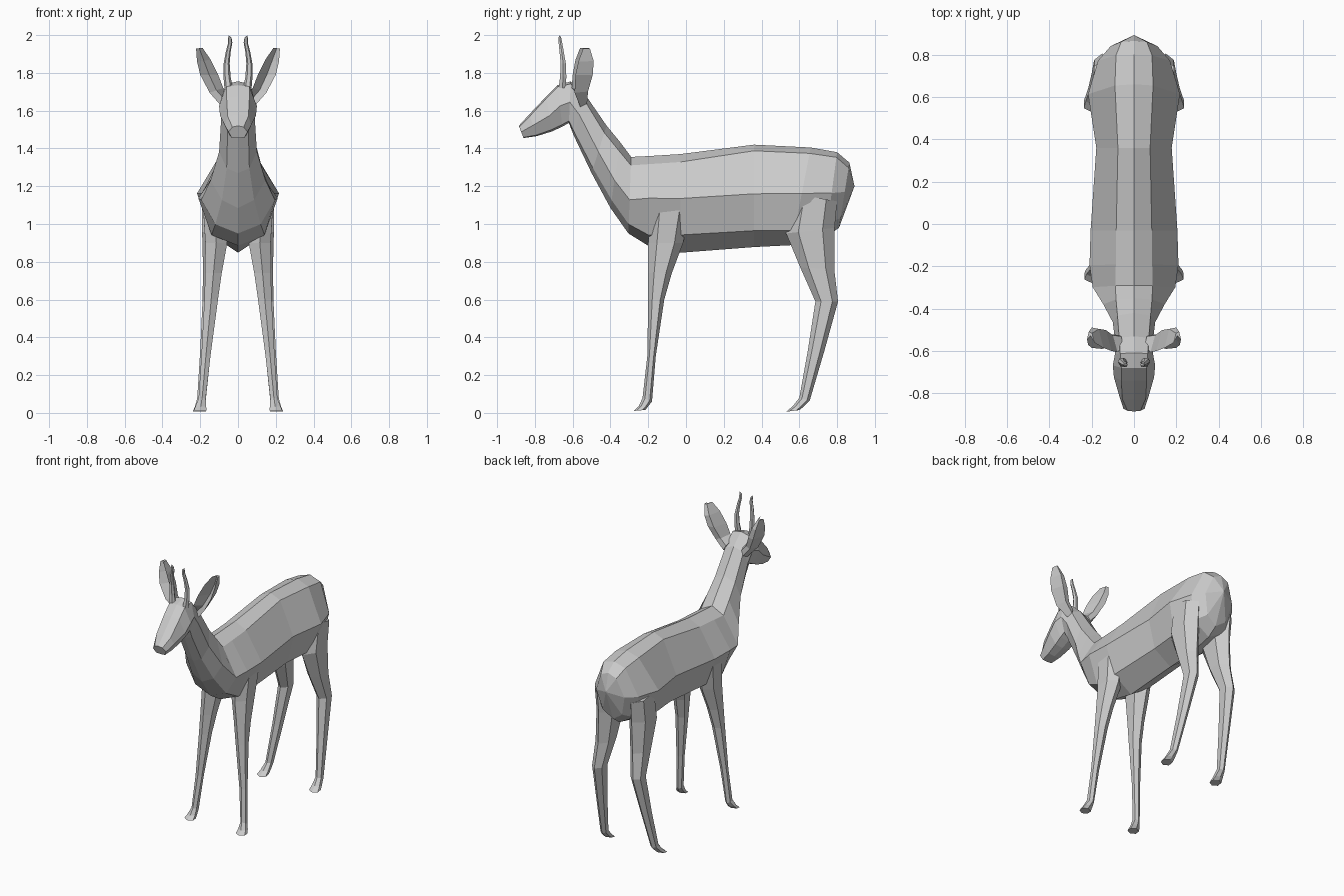
import bpy, bmesh, math
from mathutils import Vector

cube = bpy.data.objects.get("Cube")
if cube:
    bpy.data.objects.remove(cube, do_unlink=True)

coat = bpy.data.materials.new("pale_grey")
coat.use_nodes = True
GREY = (0.6, 0.6, 0.6, 1.0)
coat.diffuse_color = GREY
coat.node_tree.nodes["Principled BSDF"].inputs["Base Color"].default_value = GREY


def loft(name, rings, start=None, end=None):
    """Skin a list of point rings; each end closes flat or to a point."""
    bm = bmesh.new()
    loops = [[bm.verts.new(p) for p in ring] for ring in rings]
    n = len(loops[0])
    for a, b in zip(loops, loops[1:]):
        for i in range(n):
            j = (i + 1) % n
            bm.faces.new((a[i], a[j], b[j], b[i]))
    for loop, tip in ((loops[0], start), (loops[-1], end)):
        if tip:
            v = bm.verts.new(tip)
            for i in range(n):
                bm.faces.new((loop[i], loop[(i + 1) % n], v))
        else:
            bm.faces.new(loop)
    bmesh.ops.recalc_face_normals(bm, faces=bm.faces)
    mesh = bpy.data.meshes.new(name)
    bm.to_mesh(mesh)
    bm.free()
    mesh.materials.append(coat)
    obj = bpy.data.objects.new(name, mesh)
    bpy.context.collection.objects.link(obj)
    return obj


def pair(name, rings, **tips):
    """Left part and its mirrored right twin."""
    flip = lambda p: (-p[0], p[1], p[2])
    loft("left_" + name, rings, **tips)
    loft("right_" + name, [[flip(p) for p in r] for r in rings],
         **{k: flip(p) for k, p in tips.items()})


def trunk_ring(top, keel, ridge, side, low):
    """Eight-sided section: back line, ridge, flank, belly edge, keel."""
    a, b = Vector((0, *top)), Vector((0, *keel))
    half = [a.lerp(b, t) + Vector((w, 0, 0)) for w, t in (ridge, side, low)]
    other = [Vector((-p.x, p.y, p.z)) for p in reversed(half)]
    return [a, *half, b, *other]


# Body, neck and head: top (y, z), keel (y, z), then (half width, depth) pairs
trunk = [
    ((-.885, 1.52), (-.86, 1.455), (.03, .1), (.05, .5), (.035, .95)),
    ((-.83, 1.58), (-.79, 1.465), (.055, .08), (.07, .5), (.045, .95)),
    ((-.74, 1.675), (-.71, 1.49), (.06, .05), (.095, .55), (.055, .95)),
    ((-.68, 1.735), (-.655, 1.515), (.06, .04), (.1, .5), (.06, .95)),
    ((-.61, 1.755), (-.62, 1.535), (.065, .06), (.09, .5), (.06, .95)),
    ((-.53, 1.68), (-.595, 1.47), (.07, .12), (.088, .5), (.055, .93)),
    ((-.42, 1.52), (-.5, 1.27), (.078, .15), (.1, .55), (.06, .9)),
    ((-.35, 1.435), (-.4, 1.085), (.085, .13), (.145, .58), (.085, .88)),
    ((-.29, 1.355), (-.305, .95), (.088, .11), (.195, .56), (.12, .88)),
    ((-.19, 1.36), (-.2, .885), (.086, .09), (.21, .47), (.14, .88)),
    ((-.03, 1.37), (-.03, .848), (.084, .08), (.205, .45), (.14, .82)),
    ((.36, 1.42), (.36, .878), (.076, .06), (.178, .48), (.13, .84)),
    ((.66, 1.405), (.56, .888), (.09, .06), (.217, .47), (.15, .85)),
    ((.8, 1.38), (.74, .93), (.085, .06), (.17, .48), (.13, .84)),
    ((.865, 1.325), (.81, .98), (.06, .08), (.11, .45), (.075, .85)),
]
loft("body_neck_and_head", [trunk_ring(*s) for s in trunk], end=(0, .892, 1.2))


def leg_ring(front, back, x, w):
    """Six-sided section between a front and a back (y, z) point."""
    a, b = Vector((x, *front)), Vector((x, *back))
    pts = [a.lerp(b, .25), a.lerp(b, .75)]
    side = Vector((w, 0, 0))
    return [a, pts[0] + side, pts[1] + side, b, pts[1] - side, pts[0] - side]


front_leg = [
    ((-.19, 1.1), (.02, 1.08), .13, .055),
    ((-.2, .9), (-.015, .9), .115, .058),
    ((-.2, .74), (-.075, .74), .13, .044),
    ((-.2, .6), (-.115, .6), .142, .036),
    ((-.205, .3), (-.16, .3), .17, .024),
    ((-.23, .08), (-.18, .06), .19, .019),
    ((-.25, .035), (-.2, .035), .197, .028),
    ((-.278, .01), (-.215, .016), .2, .034),
]
hind_leg = [
    ((.57, 1.16), (.8, 1.12), .13, .06),
    ((.53, .95), (.787, .98), .128, .062),
    ((.605, .77), (.785, .76), .135, .05),
    ((.685, .59), (.805, .59), .15, .038),
    ((.645, .33), (.733, .33), .172, .028),
    ((.6, .08), (.655, .065), .195, .021),
    ((.565, .035), (.62, .03), .2, .028),
    ((.53, .006), (.6, .015), .203, .034),
]
pair("front_leg", [leg_ring(*s) for s in front_leg])
pair("hind_leg", [leg_ring(*s) for s in hind_leg])

# Ears: inner rim (x, z), outer rim (x, z), rim y, hollow depth, back depth
ear = [
    ((.05, 1.69), (.085, 1.62), -.575, .01, .04),
    ((.078, 1.72), (.15, 1.695), -.605, .045, .075),
    ((.105, 1.79), (.2, 1.79), -.6, .065, .095),
    ((.145, 1.87), (.217, 1.86), -.585, .06, .085),
    ((.188, 1.933), (.222, 1.928), -.56, .025, .04),
]


def ear_ring(inner, outer, y, hollow, back):
    a, b = Vector((inner[0], y, inner[1])), Vector((outer[0], y + .015, outer[1]))
    push = lambda t, d: a.lerp(b, t) + Vector((0, d, 0))
    return [a, push(.5, hollow), b, push(.75, back), push(.3, back)]


pair("ear", [ear_ring(*s) for s in ear])

# Horns: x, y, z, radius along the bowed path
horn = [
    (.05, -.655, 1.72, .022), (.058, -.65, 1.78, .019), (.06, -.65, 1.85, .016),
    (.052, -.658, 1.91, .013), (.041, -.665, 1.96, .011), (.043, -.668, 1.985, .009),
]
pair("horn", [[(x + r * math.cos(k * math.tau / 6), y + r * math.sin(k * math.tau / 6), z)
               for k in range(6)] for x, y, z, r in horn], end=(.05, -.668, 2.0))
